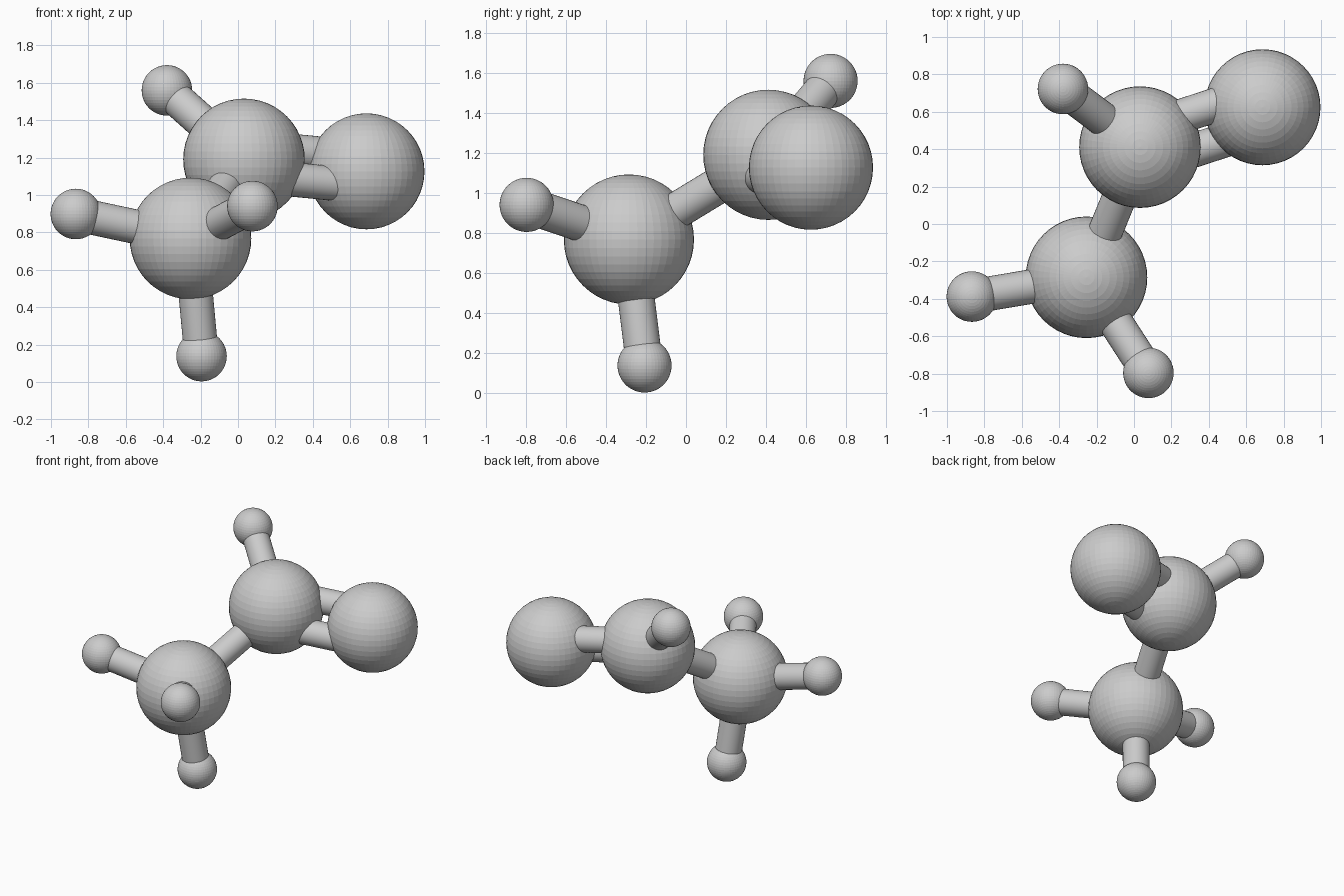
import bpy
from mathutils import Vector

cube = bpy.data.objects.get("Cube")
if cube:
    bpy.data.objects.remove(cube, do_unlink=True)

# Single grey material
GREY = (0.6, 0.6, 0.6, 1.0)
grey = bpy.data.materials.new("plain grey")
grey.use_nodes = True
grey.diffuse_color = GREY
grey.node_tree.nodes["Principled BSDF"].inputs["Base Color"].default_value = GREY

BIG, MEDIUM, SMALL = 0.325, 0.31, 0.135
BOND_RADIUS = 0.092


def ball(name, centre, radius):
    bpy.ops.mesh.primitive_uv_sphere_add(
        segments=48, ring_count=24, radius=radius, location=centre)
    obj = bpy.context.object
    obj.name = name
    obj.data.materials.append(grey)


def rod(name, start, end, offset=Vector()):
    axis = end - start
    bpy.ops.mesh.primitive_cylinder_add(
        vertices=32, radius=BOND_RADIUS, depth=axis.length,
        location=(start + end) / 2 + offset)
    obj = bpy.context.object
    obj.name = name
    obj.rotation_euler = axis.to_track_quat("Z", "Y").to_euler()
    obj.data.materials.append(grey)
    bpy.ops.object.shade_smooth_by_angle()


# Ball positions and sizes
atoms = {
    "lower_carbon": (Vector((-0.254, -0.285, 0.767)), BIG),
    "upper_carbon": (Vector((0.032, 0.411, 1.19)), BIG),
    "oxygen": (Vector((0.687, 0.624, 1.126)), MEDIUM),
    "right_hydrogen": (Vector((-0.867, -0.388, 0.898)), SMALL),
    "front_hydrogen": (Vector((0.077, -0.796, 0.94)), SMALL),
    "bottom_hydrogen": (Vector((-0.195, -0.207, 0.138)), SMALL),
    "top_hydrogen": (Vector((-0.38, 0.722, 1.559)), SMALL),
}
for name, (centre, radius) in atoms.items():
    ball(name, centre, radius)
pos = {name: centre for name, (centre, radius) in atoms.items()}

# Single bonds
for a, b in (("lower_carbon", "upper_carbon"),
             ("lower_carbon", "right_hydrogen"),
             ("lower_carbon", "front_hydrogen"),
             ("lower_carbon", "bottom_hydrogen"),
             ("upper_carbon", "top_hydrogen")):
    rod(f"bond_{a}_to_{b}", pos[a], pos[b])

# Double bond: two parallel rods spread in the plane of the upper group
along = (pos["oxygen"] - pos["upper_carbon"]).normalized()
spread = pos["top_hydrogen"] - pos["lower_carbon"]
spread = (spread - along * spread.dot(along)).normalized()
for side, distance in (("back", 0.115), ("front", -0.135)):
    rod(f"double_bond_{side}", pos["upper_carbon"], pos["oxygen"],
        spread * distance)
